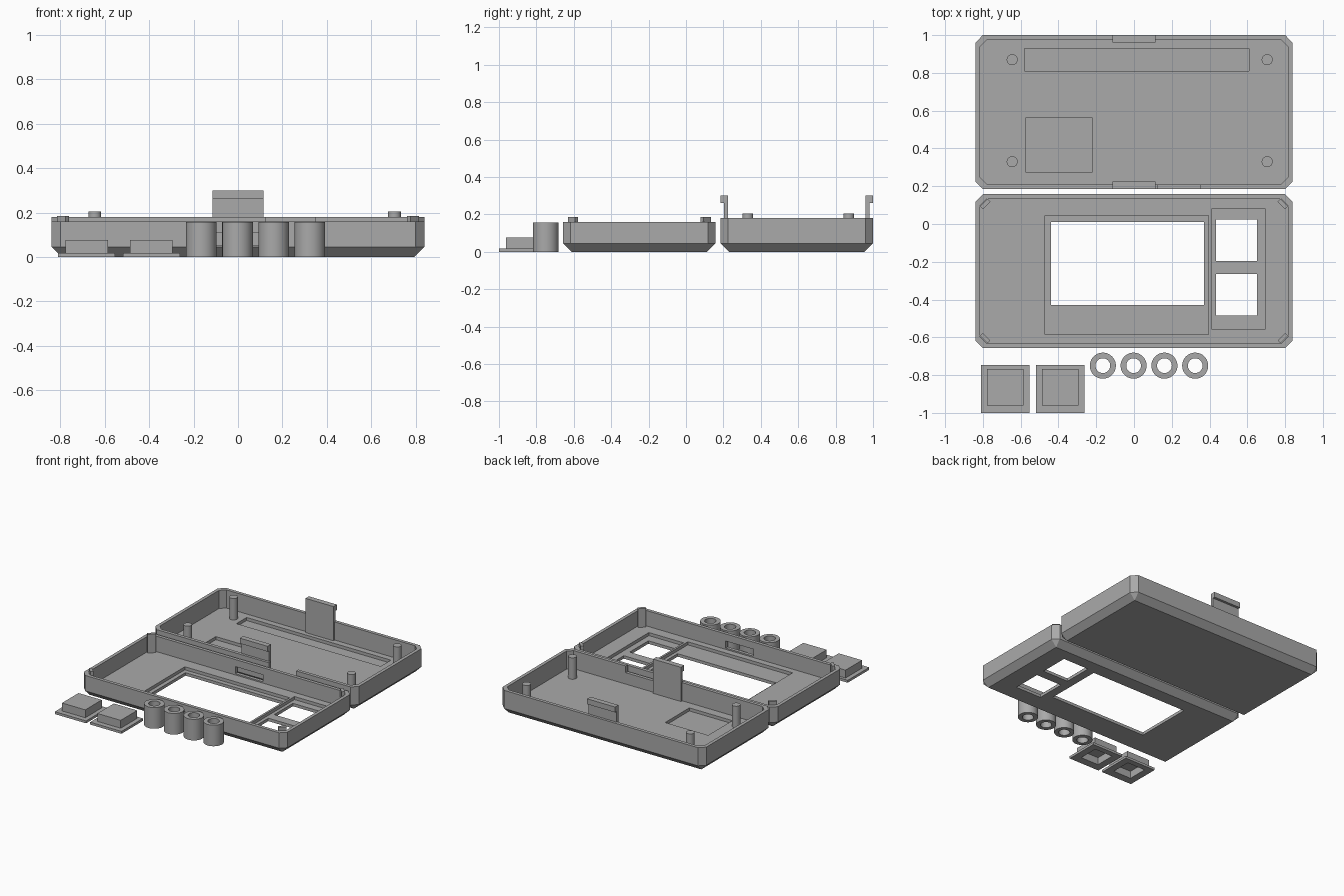
import bpy, bmesh, math

cube = bpy.data.objects.get("Cube")
if cube:
    bpy.data.objects.remove(cube, do_unlink=True)

grey = bpy.data.materials.new("plain_grey")
grey.use_nodes = True
grey.diffuse_color = (0.4, 0.4, 0.4, 1)
grey.node_tree.nodes["Principled BSDF"].inputs["Base Color"].default_value = (0.4, 0.4, 0.4, 1)


def finish(name, bm, smooth=False):
    bmesh.ops.recalc_face_normals(bm, faces=bm.faces)
    mesh = bpy.data.meshes.new(name)
    bm.to_mesh(mesh)
    bm.free()
    mesh.materials.append(grey)
    ob = bpy.data.objects.new(name, mesh)
    bpy.context.collection.objects.link(ob)
    bpy.ops.object.select_all(action='DESELECT')
    bpy.context.view_layer.objects.active = ob
    ob.select_set(True)
    if smooth:
        bpy.ops.object.shade_smooth_by_angle(angle=math.radians(30))
    return ob


def box(name, x, y, z, turn=0):
    """Box from (min, max) spans, optionally turned about its own centre."""
    bm = bmesh.new()
    bmesh.ops.create_cube(bm, size=1)
    for v in bm.verts:
        v.co.x *= x[1] - x[0]
        v.co.y *= y[1] - y[0]
        v.co.z = z[0] + (v.co.z + 0.5) * (z[1] - z[0])
    ob = finish(name, bm)
    ob.location = ((x[0] + x[1]) / 2, (y[0] + y[1]) / 2, 0)
    ob.rotation_euler.z = turn
    return ob


def lathe(name, x, y, profile):
    """Round part spun from a closed (radius, height) profile."""
    bm = bmesh.new()
    verts = [bm.verts.new((r, 0, z)) for r, z in profile]
    edges = [bm.edges.new((verts[i - 1], verts[i])) for i in range(len(verts))]
    bmesh.ops.spin(bm, geom=verts + edges, axis=(0, 0, 1), cent=(0, 0, 0),
                   angle=math.tau, steps=40)
    bmesh.ops.remove_doubles(bm, verts=bm.verts, dist=1e-5)
    ob = finish(name, bm, smooth=True)
    ob.location = (x, y, 0)
    return ob


def cut(target, x, y, z):
    cutter = box("cutter", x, y, z)
    cutter.hide_render = True
    mod = target.modifiers.new("cut", 'BOOLEAN')
    mod.operation, mod.solver, mod.object = 'DIFFERENCE', 'EXACT', cutter
    bpy.context.view_layer.objects.active = target
    bpy.ops.object.modifier_apply(modifier=mod.name)
    bpy.data.objects.remove(cutter, do_unlink=True)


HALF_X, HALF_Y, WALL, FLOOR = 0.84, 0.4075, 0.025, 0.045


def tray(name, cy, height):
    """Open tray with clipped corners and a bevelled underside."""
    bm = bmesh.new()

    def ring(inset, clip, z):
        a, b = HALF_X - inset, HALF_Y - inset
        pts = []
        for sx, sy in ((1, 1), (-1, 1), (-1, -1), (1, -1)):
            pair = [(sx * a, sy * (b - clip)), (sx * (a - clip), sy * b)]
            pts += pair if sx * sy > 0 else pair[::-1]
        return [bm.verts.new((px, py, z)) for px, py in pts]

    rings = [ring(0.045, 0, 0), ring(0, 0.04, 0.045), ring(0, 0.04, height),
             ring(WALL, 0.036, height), ring(WALL, 0.036, FLOOR)]
    for lo, hi in zip(rings, rings[1:]):
        for i in range(8):
            bm.faces.new((lo[i - 1], lo[i], hi[i], hi[i - 1]))
    bm.faces.new(rings[0])
    bm.faces.new(rings[-1])
    bmesh.ops.remove_doubles(bm, verts=bm.verts, dist=1e-5)
    bmesh.ops.dissolve_degenerate(bm, edges=bm.edges, dist=1e-5)
    ob = finish(name, bm)
    ob.location.y = cy
    return ob


# Rear tray with two floor recesses and a notch in its front wall
REAR_Y = 0.5925
rear = tray("rear_tray", REAR_Y, 0.18)
RECESS = (0.022, 0.1)
cut(rear, (-0.58, 0.61), (0.81, 0.93), RECESS)
cut(rear, (-0.575, -0.22), (0.275, 0.56), RECESS)
cut(rear, (0.125, 0.35), (0.15, 0.225), (0.13, 0.25))

# Standing posts
for x in (-0.645, 0.705):
    for y in (0.33, 0.87):
        lathe("post", x, y, [(0, 0.035), (0.029, 0.035), (0.029, 0.205), (0, 0.205)])

# Hooked clips, facing outward on the front and back walls
for side in (-1, 1):
    bm = bmesh.new()
    profile = [(0.368, 0.035), (0.389, 0.035), (0.389, 0.26),
               (0.4075, 0.26), (0.4075, 0.3), (0.368, 0.3)]
    face = bm.faces.new([bm.verts.new((-0.115, side * y, z)) for y, z in profile])
    out = bmesh.ops.extrude_face_region(bm, geom=[face])
    bmesh.ops.translate(bm, vec=(0.23, 0, 0),
                        verts=[g for g in out["geom"] if isinstance(g, bmesh.types.BMVert)])
    finish("clip", bm).location.y = REAR_Y

# Front tray with screen window, button windows and clip slots
FRONT_Y = -0.2495
front = tray("front_tray", FRONT_Y, 0.16)
THROUGH = (-0.1, 0.1)
cut(front, (-0.47, 0.395), (-0.585, 0.045), RECESS)
cut(front, (-0.44, 0.37), (-0.43, 0.01), THROUGH)
cut(front, (0.41, 0.695), (-0.555, 0.08), RECESS)
for y in (-0.485, -0.195):
    cut(front, (0.435, 0.65), (y, y + 0.22), THROUGH)
for side in (-1, 1):
    y = FRONT_Y + side * (HALF_Y - WALL / 2)
    cut(front, (-0.115, 0.115), (y - 0.03, y + 0.03), (0.055, 0.107))

# Diagonal locating tabs in the front tray corners
for sx in (-1, 1):
    for sy in (-1, 1):
        x, y = sx * 0.788, FRONT_Y + sy * 0.355
        box("corner_tab", (x - 0.028, x + 0.028), (y - 0.011, y + 0.011),
            (0.035, 0.185), -sx * sy * math.pi / 4)

# Loose spacer tubes
for i in range(4):
    lathe("spacer", -0.165 + i * 0.163, -0.75,
          [(0.039, 0), (0.069, 0), (0.069, 0.157), (0.039, 0.157)])

# Loose button caps, flanged and hollow below
for x in (-0.682, -0.39):
    cap = box("button_cap", (x - 0.096, x + 0.096), (-0.962, -0.768), (0.01, 0.077))
    flange = box("button_flange", (x - 0.129, x + 0.129), (-1, -0.747), (0, 0.018))
    for part in (cap, flange):
        cut(part, (x - 0.075, x + 0.075), (-0.94, -0.79), (-0.05, 0.055))
